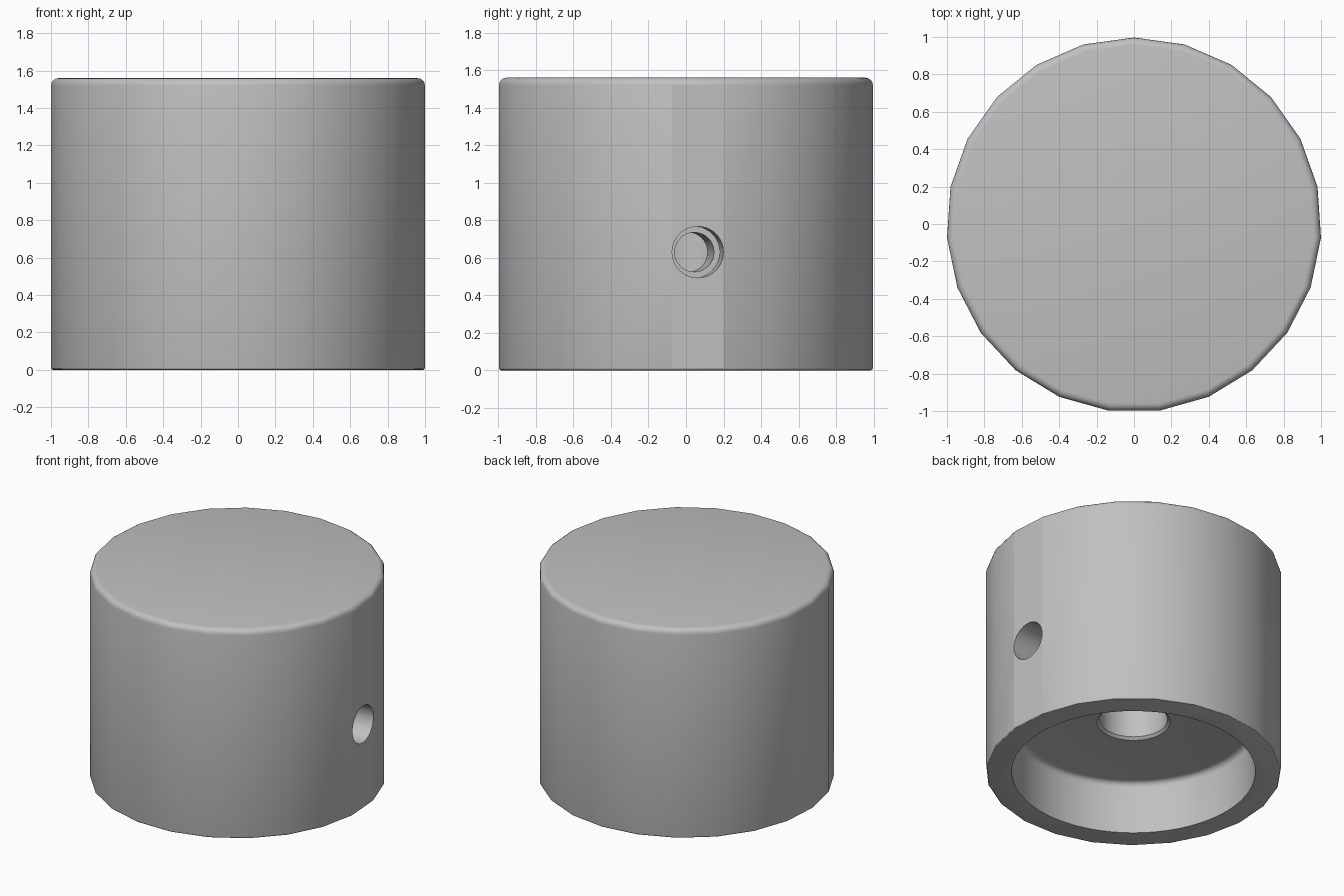
import bpy
import bmesh
from math import cos, sin, pi, radians
from mathutils import Matrix, Vector

if "Cube" in bpy.data.objects:
    bpy.data.objects.remove(bpy.data.objects["Cube"])

SIDES = 23
RADIUS = 1.002
HEIGHT = 1.56
CENTRE = Vector((0, -0.005, 0))

grey = bpy.data.materials.new("satin_grey")
grey.use_nodes = True
colour = (0.53, 0.53, 0.53, 1)
grey.diffuse_color = colour
grey.node_tree.nodes["Principled BSDF"].inputs["Base Color"].default_value = colour


def arc(cx, cz, r, start, end, steps):
    """Points of a fillet in the (radius, height) plane."""
    angles = [radians(start + (end - start) * i / steps) for i in range(steps + 1)]
    return [(cx + r * cos(a), cz + r * sin(a)) for a in angles]


def lathe(name, profile, sides, matrix):
    """Closed solid of revolution with flat caps, first vertex on +y."""
    bm = bmesh.new()
    rings = []
    for r, z in profile:
        angles = [pi / 2 + 2 * pi * i / sides for i in range(sides)]
        rings.append([bm.verts.new((r * cos(a), r * sin(a), z)) for a in angles])
    for low, high in zip(rings, rings[1:]):
        for i in range(sides):
            j = (i + 1) % sides
            bm.faces.new((low[i], low[j], high[j], high[i]))
    bm.faces.new(rings[0])
    bm.faces.new(rings[-1])
    bmesh.ops.recalc_face_normals(bm, faces=bm.faces)
    mesh = bpy.data.meshes.new(name)
    bm.to_mesh(mesh)
    bm.free()
    mesh.materials.append(grey)
    obj = bpy.data.objects.new(name, mesh)
    obj.matrix_world = matrix
    bpy.context.collection.objects.link(obj)
    return obj


# Knob body: faceted cylinder with rounded rims
top, foot = 0.04, 0.012
body_profile = (arc(RADIUS - foot, foot, foot, -90, 0, 3)
                + arc(RADIUS - top, HEIGHT - top, top, 0, 90, 4))
body = lathe("knob_body", body_profile, SIDES, Matrix.Translation(CENTRE))

# Underside recess, leading into the chamfered shaft bore
recess, ceiling, fillet, bore = 0.826, 0.39, 0.04, 0.23
shaft_profile = ([(recess, -0.1)]
                 + arc(recess - fillet, ceiling - fillet, fillet, 0, 90, 4)
                 + [(bore + 0.018, ceiling), (bore, ceiling + 0.018), (bore, 1.2)])
shaft_cutter = lathe("shaft_cutter", shaft_profile, 64, Matrix.Translation(CENTRE))

# Stepped set screw hole, square to one facet
tilt = pi / 2 - 5.5 * 2 * pi / SIDES
outward = Vector((cos(tilt), sin(tilt), 0))
screw_profile = [(0.105, 0.1), (0.105, 0.72), (0.137, 0.72), (0.137, 1.2)]
aim = outward.to_track_quat("Z", "Y").to_matrix().to_4x4()
screw_cutter = lathe("screw_cutter", screw_profile, 40,
                     Matrix.Translation(CENTRE + Vector((0, 0, 0.63))) @ aim)

# Cut the holes
bpy.context.view_layer.objects.active = body
for cutter in (shaft_cutter, screw_cutter):
    cut = body.modifiers.new(cutter.name, "BOOLEAN")
    cut.operation = "DIFFERENCE"
    cut.solver = "EXACT"
    cut.object = cutter
    bpy.ops.object.modifier_apply(modifier=cut.name)
    bpy.data.objects.remove(cutter)

# Smooth shading, with the drilled facet left flat
bpy.ops.object.select_all(action="DESELECT")
body.select_set(True)
bpy.ops.object.shade_smooth_by_angle(angle=radians(30))
for face in body.data.polygons:
    if face.normal.dot(outward) > 0.999 and face.center.dot(outward) > 0.9:
        face.use_smooth = False
